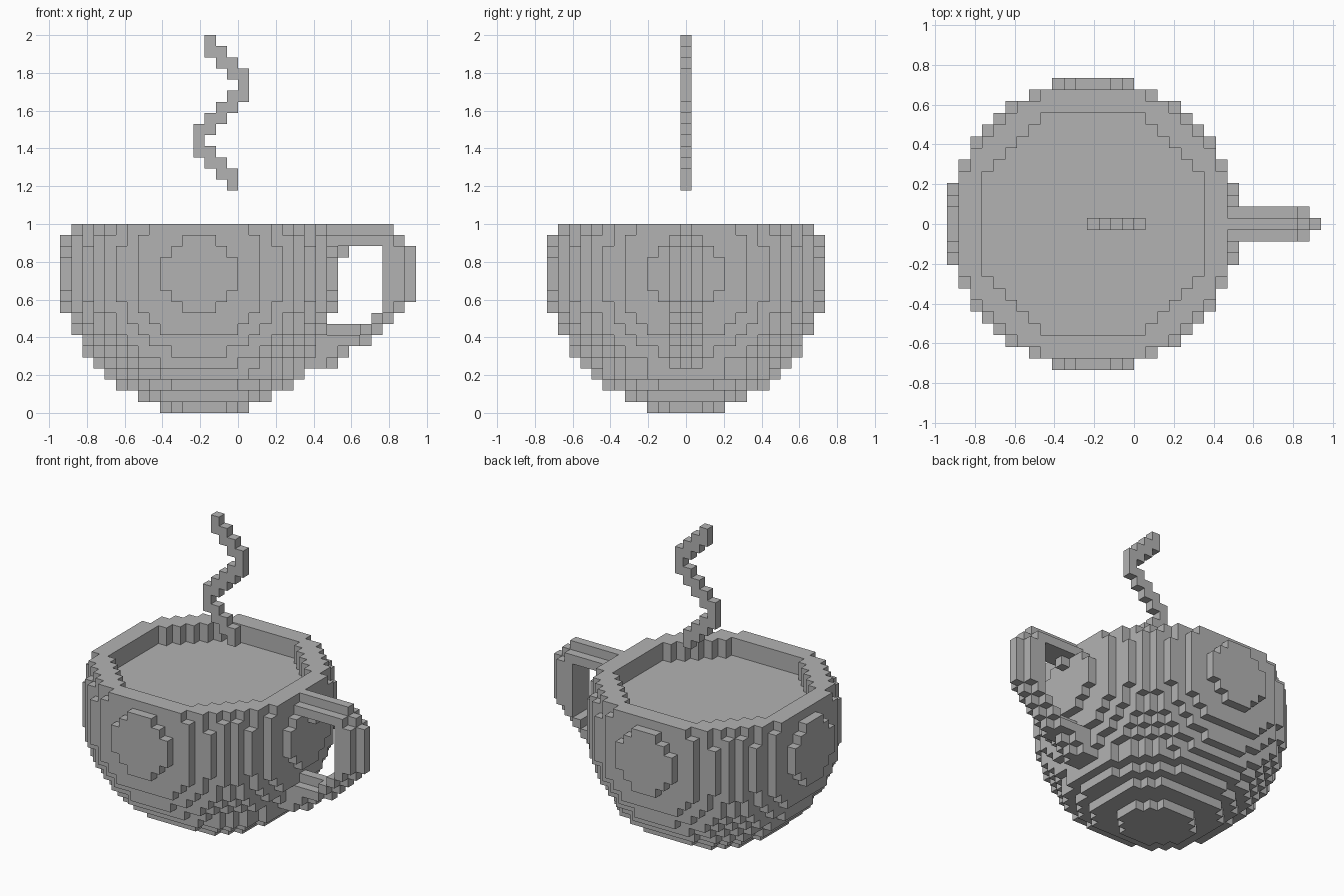
import bpy
import bmesh
from mathutils import Vector

if "Cube" in bpy.data.objects:
    bpy.data.objects.remove(bpy.data.objects["Cube"])

UNIT = 2 / 34      # edge of one block
MID = 12           # block index of the bowl centre in x and z

grey = bpy.data.materials.new("plain grey")
grey.use_nodes = True
GREY = (0.45, 0.45, 0.45, 1)
grey.diffuse_color = GREY
grey.node_tree.nodes["Principled BSDF"].inputs["Base Color"].default_value = GREY


def block_object(name, cells):
    """Skin a set of unit blocks, keeping only the outer faces."""
    bm = bmesh.new()
    verts = {}

    def corner(p):
        key = tuple(p)
        if key not in verts:
            x, y, z = key
            verts[key] = bm.verts.new(((x - 16) * UNIT, (y - 0.5) * UNIT, z * UNIT))
        return verts[key]

    for cell in cells:
        for axis in range(3):
            u, v = [0] * 3, [0] * 3
            u[(axis + 1) % 3] = v[(axis + 2) % 3] = 1
            for side in (0, 1):
                beside = list(cell)
                beside[axis] += 2 * side - 1
                if tuple(beside) in cells:
                    continue
                base = list(cell)
                base[axis] += side
                ring = [[b + i * p + j * q for b, p, q in zip(base, u, v)]
                        for i, j in ((0, 0), (1, 0), (1, 1), (0, 1))]
                if not side:
                    ring.reverse()
                bm.faces.new([corner(p) for p in ring])
    mesh = bpy.data.meshes.new(name)
    bm.to_mesh(mesh)
    bm.free()
    mesh.materials.append(grey)
    obj = bpy.data.objects.new(name, mesh)
    bpy.context.collection.objects.link(obj)
    return obj


def row(x0, x1, z, ys=(0,)):
    return {(x, y, z) for x in range(x0, x1 + 1) for y in ys}


# Bowl: a ball of blocks cut off above, with a shallow well in the top
span = range(-MID, MID + 1)
ball = {(i + MID, j, k + MID) for i in span for j in span for k in range(-MID, 5)
        if Vector((i, j, k)).length <= 12.5}
well = {(i + MID, j) for i in span for j in span if i * i + j * j <= 97}
bowl = {c for c in ball if c[2] < 14 or (c[0], c[1]) not in well}
# The foot is one block longer on the handle side
bowl |= {(x + 1, y, z) for x, y, z in ball if z < 4}
block_object("cup_bowl", bowl)

# Drink filling the well up to two blocks below the rim
block_object("drink", {(x, y, 14) for x, y in well})

# Handle: a wide core with a one-block ridge along its middle
SIDES = (-1, 1)
handle = row(20, 29, 16) | row(20, 30, 15) | row(20, 29, 15, SIDES) | row(25, 25, 14)
for z in range(10, 15):
    handle |= row(29, 31, z) | row(29, 30, z, SIDES)
# Lower curve: first block, ridge end and core end for each level going down
curve = [(29, 30, 29), (28, 29, 28), (20, 28, 27), (20, 27, 26), (20, 25, 24), (20, 24, 23)]
for step, (start, ridge, core) in enumerate(curve):
    z = 9 - step
    core_start = core if z > 6 else start
    handle |= row(start, ridge, z) | row(core_start, core, z, SIDES)
block_object("handle", handle - ball)

# Steam: a zigzag ribbon, one or two blocks wide at each level
lefts = [3, 2, 1, 0, 0, 0, 1, 2, 3, 4, 3, 2, 1, 1]
steam = set()
for n, left in enumerate(lefts):
    single = n in (0, 4, 9, 13)
    steam |= row(MID + left, MID + left + (0 if single else 1), 20 + n)
block_object("steam", steam)
